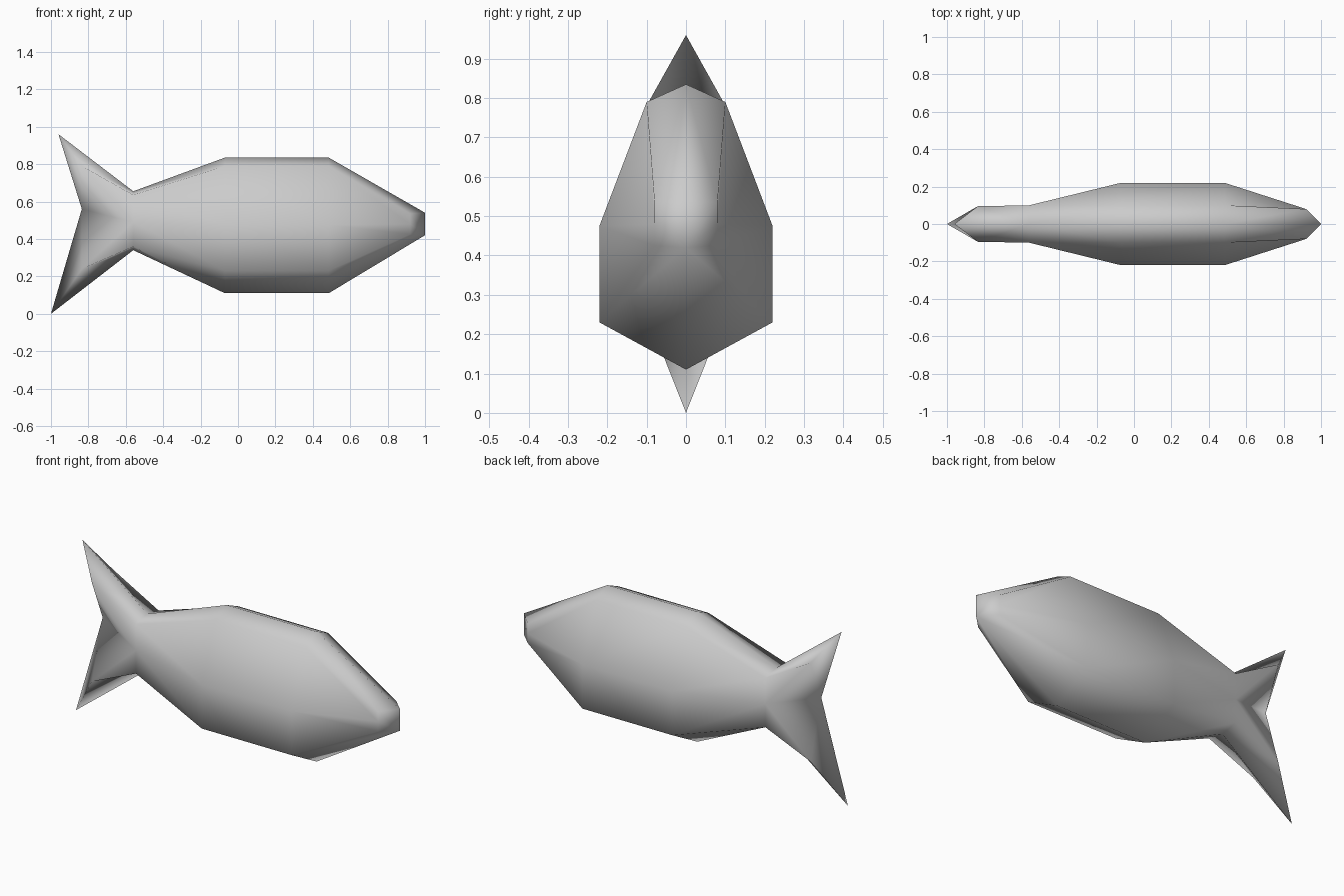
import bpy
import bmesh

cube = bpy.data.objects.get("Cube")
if cube:
    bpy.data.objects.remove(cube, do_unlink=True)

grey = bpy.data.materials.new("plain_grey")
grey.use_nodes = True
grey.diffuse_color = (0.6, 0.6, 0.6, 1)
grey.node_tree.nodes["Principled BSDF"].inputs["Base Color"].default_value = (0.6, 0.6, 0.6, 1)

bm = bmesh.new()


def half_ring(x, widths, heights, ridge_x=None):
    """Right-hand half of a body section, from back ridge to keel."""
    verts = []
    for w, z in zip(widths, heights):
        px = ridge_x if (w == 0 and ridge_x is not None) else x
        verts.append(bm.verts.new((px, -w, z)))
    return verts


# Body sections from tail root to snout
trunk_w = (0, 0.1, 0.22, 0.22, 0)
trunk_z = (0.835, 0.79, 0.475, 0.23, 0.11)
rings = [
    half_ring(-0.56, (0, 0.1, 0.1, 0.1, 0), (0.655, 0.635, 0.49, 0.36, 0.34)),
    half_ring(-0.07, trunk_w, trunk_z),
    half_ring(0.485, trunk_w, trunk_z),
    half_ring(0.92, (0, 0.08, 0.08, 0.08, 0), (0.54, 0.535, 0.48, 0.425, 0.42), ridge_x=1),
]
for a, b in zip(rings, rings[1:]):
    for i in range(4):
        bm.faces.new((a[i], a[i + 1], b[i + 1], b[i]))
bm.faces.new(rings[-1])

# Forked tail: each lobe has a raised side point and a sharp tip
root = rings[0]
notch = bm.verts.new((-0.835, 0, 0.56))
lobes = (
    (root[0], root[1], (-0.835, -0.095, 0.79), (-0.96, 0, 0.96)),
    (root[4], root[3], (-0.835, -0.095, 0.24), (-1, 0, 0)),
)
for ridge, shoulder, side_co, tip_co in lobes:
    side, tip = bm.verts.new(side_co), bm.verts.new(tip_co)
    for tri in ((ridge, shoulder, side), (ridge, side, tip), (side, notch, tip),
                (shoulder, root[2], side), (root[2], notch, side)):
        bm.faces.new(tri)

# Mirror to the other side and weld the centre line
copy = bmesh.ops.duplicate(bm, geom=bm.verts[:] + bm.edges[:] + bm.faces[:])
for v in copy["geom"]:
    if isinstance(v, bmesh.types.BMVert):
        v.co.y = -v.co.y
bmesh.ops.remove_doubles(bm, verts=bm.verts[:], dist=0.001)
bmesh.ops.recalc_face_normals(bm, faces=bm.faces[:])
for f in bm.faces:
    f.smooth = True

mesh = bpy.data.meshes.new("fish_body")
bm.to_mesh(mesh)
bm.free()
mesh.materials.append(grey)
fish = bpy.data.objects.new("fish_body", mesh)
bpy.context.collection.objects.link(fish)
